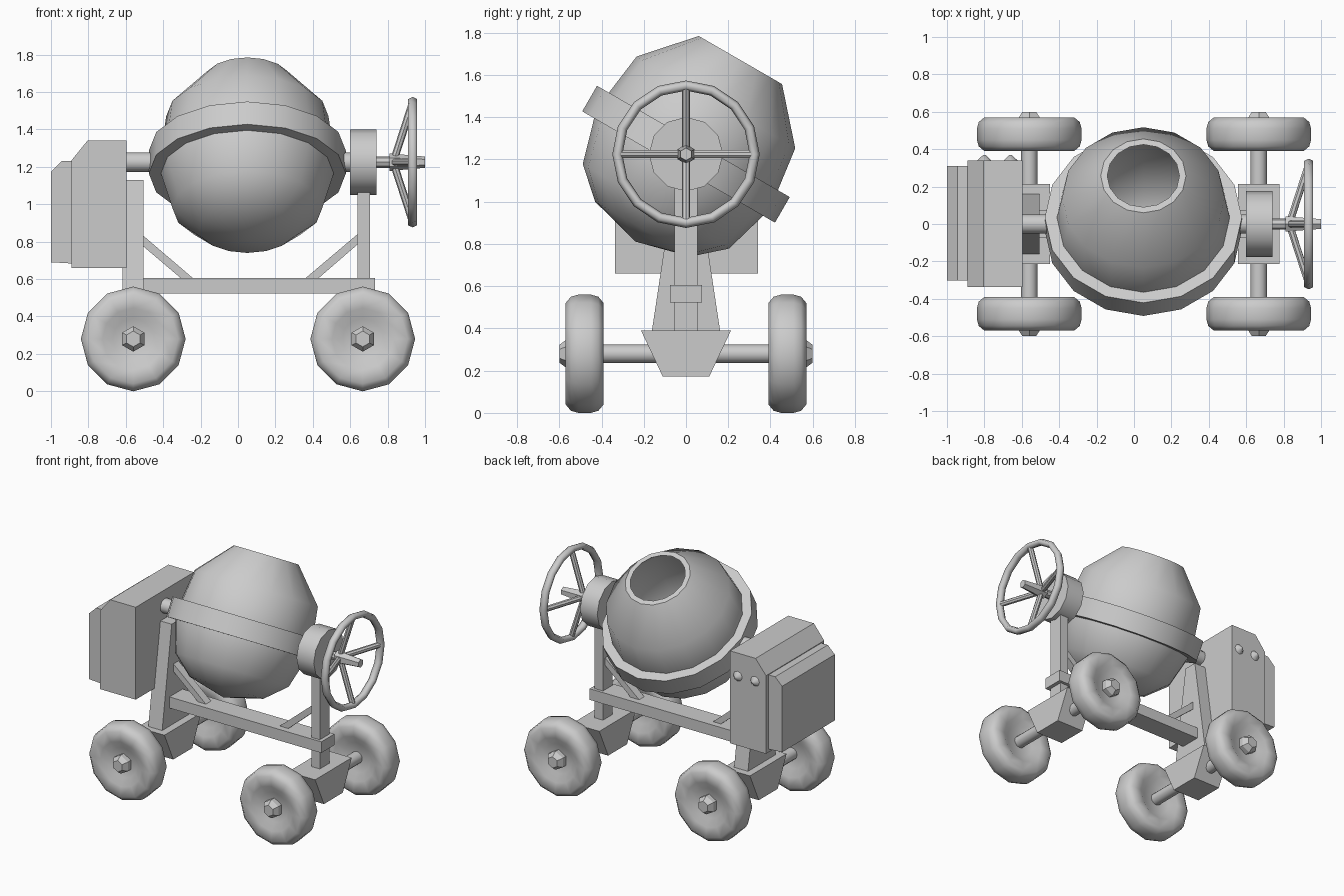
import bpy, bmesh, math
from mathutils import Matrix, Vector

if "Cube" in bpy.data.objects:
    bpy.data.objects.remove(bpy.data.objects["Cube"])

grey = bpy.data.materials.new("light_grey")
grey.use_nodes = True
GREY = (0.6, 0.6, 0.6, 1)
grey.diffuse_color = GREY
grey.node_tree.nodes["Principled BSDF"].inputs["Base Color"].default_value = GREY

ALONG_X = Matrix.Rotation(math.pi / 2, 4, 'Y')     # local z -> +x
ALONG_Y = Matrix.Rotation(-math.pi / 2, 4, 'X')    # local z -> +y
ALONG_NEG_Y = Matrix.Rotation(math.pi / 2, 4, 'X')  # local z -> -y


def finish(name, bm, matrix=Matrix(), smooth=0):
    """Turn a bmesh into an object; edges flatter than the angle are smooth."""
    bmesh.ops.remove_doubles(bm, verts=bm.verts, dist=1e-5)
    bmesh.ops.recalc_face_normals(bm, faces=bm.faces)
    limit = math.radians(smooth)
    for f in bm.faces:
        f.smooth = smooth > 0
    for e in bm.edges:
        e.smooth = len(e.link_faces) == 2 and e.calc_face_angle(0) < limit
    mesh = bpy.data.meshes.new(name)
    bm.to_mesh(mesh)
    bm.free()
    mesh.materials.append(grey)
    obj = bpy.data.objects.new(name, mesh)
    obj.matrix_world = matrix
    bpy.context.collection.objects.link(obj)
    return obj


def lathe(name, profile, sides, matrix, smooth=40, turn=0, closed=False):
    """Spin (radius, height) points around local z."""
    bm = bmesh.new()
    rings = []
    for r, h in profile:
        if r == 0:
            rings.append([bm.verts.new((0, 0, h))] * sides)
        else:
            rings.append([bm.verts.new((r * math.cos(a), r * math.sin(a), h))
                          for a in (turn + math.tau * i / sides for i in range(sides))])
    pairs = list(zip(rings, rings[1:]))
    if closed:
        pairs.append((rings[-1], rings[0]))
    for lo, hi in pairs:
        for i in range(sides):
            j = (i + 1) % sides
            corners = list(dict.fromkeys((lo[i], lo[j], hi[j], hi[i])))
            bm.faces.new(corners)
    return finish(name, bm, matrix, smooth)


def rod(name, start, end, r1, r2=None, sides=12, smooth=40, turn=0):
    """Capped cylinder or cone between two points."""
    start, end = Vector(start), Vector(end)
    d = end - start
    r2 = r1 if r2 is None else r2
    m = Matrix.Translation(start) @ Vector((0, 0, 1)).rotation_difference(d).to_matrix().to_4x4()
    return lathe(name, [(0, 0), (r1, 0), (r2, d.length), (0, d.length)], sides, m, smooth, turn)


def prism(name, outline, lo, hi, axis):
    """Extrude an outline: (x, z) points along 'y', or (y, z) points along 'x'."""
    bm = bmesh.new()

    def ring(t):
        return [bm.verts.new((a, t, z) if axis == 'y' else (t, a, z)) for a, z in outline]
    a, b = ring(lo), ring(hi)
    bm.faces.new(a)
    bm.faces.new(b)
    n = len(outline)
    for i in range(n):
        j = (i + 1) % n
        bm.faces.new((a[i], a[j], b[j], b[i]))
    return finish(name, bm)


def box(name, x, y, z):
    return prism(name, [(x[0], z[0]), (x[1], z[0]), (x[1], z[1]), (x[0], z[1])], y[0], y[1], 'y')


# Mixing drum, tilted backwards, with a hollow inside and an open mouth
HUB_Z = 1.225
tilt = Matrix.Translation((0.05, 0, HUB_Z)) @ Matrix.Rotation(math.radians(-30), 4, 'X')
lathe("mixing_drum",
      [(0, -0.478), (0.26, -0.41), (0.4, -0.285), (0.462, -0.07), (0.462, 0.07),
       (0.434, 0.283), (0.228, 0.515), (0.193, 0.515), (0.4, 0.27),
       (0.43, 0), (0.37, -0.27), (0.23, -0.38), (0, -0.44)], 16, tilt, 42)
lathe("drum_band", [(0.452, -0.07), (0.527, -0.07), (0.527, 0.07), (0.452, 0.07)],
      16, tilt, 35, closed=True)

# Trunnion shafts and bearing housing
rod("left_shaft", (-0.62, 0, HUB_Z), (-0.41, 0, HUB_Z), 0.052)
rod("right_shaft", (0.52, 0, HUB_Z), (0.62, 0, HUB_Z), 0.052)
rod("bearing_housing", (0.6, 0, HUB_Z), (0.74, 0, HUB_Z), 0.176)

# Tilting handwheel
WHEEL_X = 0.934
rim = [(0.325 + 0.024 * math.cos(a), 0.028 * math.sin(a))
       for a in (math.tau * i / 6 for i in range(6))]
lathe("handwheel_rim", rim, 16, Matrix.Translation((WHEEL_X, 0, HUB_Z)) @ ALONG_X,
      65, closed=True)
rod("handwheel_shaft", (0.73, 0, HUB_Z), (0.86, 0, HUB_Z), 0.03, sides=8)
rod("handwheel_hub", (0.81, 0, HUB_Z), (1.0, 0, HUB_Z), 0.047, 0.03, sides=6, smooth=0)
for i, (dy, dz) in enumerate([(1, 0), (0, 1), (-1, 0), (0, -1)]):
    rod(f"handwheel_spoke_{i + 1}", (0.83, 0, HUB_Z),
        (WHEEL_X, dy * 0.32, HUB_Z + dz * 0.32), 0.02, sides=8)

# Frame: main beam, posts and diagonal braces
box("main_beam", (-0.618, 0.732), (-0.076, 0.076), (0.523, 0.605))
box("right_post", (0.638, 0.705), (-0.055, 0.055), (0.38, 1.07))
prism("left_post", [(-0.162, 0.385), (0.162, 0.385), (0.05, 1.13), (-0.05, 1.13)],
      -0.618, -0.505, 'x')
prism("left_brace", [(-0.51, 0.835), (-0.51, 0.778), (-0.3, 0.6), (-0.235, 0.6)],
      -0.03, 0.03, 'y')
prism("right_brace", [(0.645, 0.845), (0.645, 0.79), (0.425, 0.6), (0.355, 0.6)],
      -0.03, 0.03, 'y')

# Motor housing with side cover and two knobs on the rear face
prism("motor_housing", [(-0.89, 0.66), (-0.597, 0.66), (-0.597, 1.34),
                        (-0.805, 1.34), (-0.89, 1.235)], -0.337, 0.34, 'y')
prism("motor_cover", [(-1.0, 0.69), (-0.88, 0.683), (-0.88, 1.23),
                      (-0.943, 1.23), (-1.0, 1.175)], -0.303, 0.31, 'y')
for i, x in enumerate((-0.8, -0.66)):
    rod(f"motor_knob_{i + 1}", (x, 0.335, 1.17), (x, 0.368, 1.17), 0.042, 0.008, sides=8, smooth=60)

# Axles, axle blocks and wheels
AXLE_Z = 0.28
wheel_profile = [(0, -0.05), (0.11, -0.05), (0.165, -0.083), (0.24, -0.09),
                 (0.27, -0.065), (0.28, -0.03)]
wheel_profile += [(r, -h) for r, h in reversed(wheel_profile)]
for end, x in (("left", 0.667), ("right", -0.56)):
    prism(f"{end}_axle_block", [(-0.213, 0.39), (0.213, 0.39), (0.11, 0.172), (-0.11, 0.172)],
          x - 0.11, x + 0.11, 'x')
    rod(f"{end}_axle", (x, -0.55, AXLE_Z), (x, 0.55, AXLE_Z), 0.044)
    for side, s, turn in (("front", -1, ALONG_NEG_Y), ("rear", 1, ALONG_Y)):
        lathe(f"{side}_{end}_wheel", wheel_profile, 12,
              Matrix.Translation((x, s * 0.48, AXLE_Z)) @ turn, 50)
        lathe(f"{side}_{end}_wheel_nut",
              [(0, 0.5), (0.068, 0.5), (0.068, 0.565), (0.042, 0.6), (0, 0.6)], 6,
              Matrix.Translation((x, 0, AXLE_Z)) @ turn, 0, math.pi / 6)
